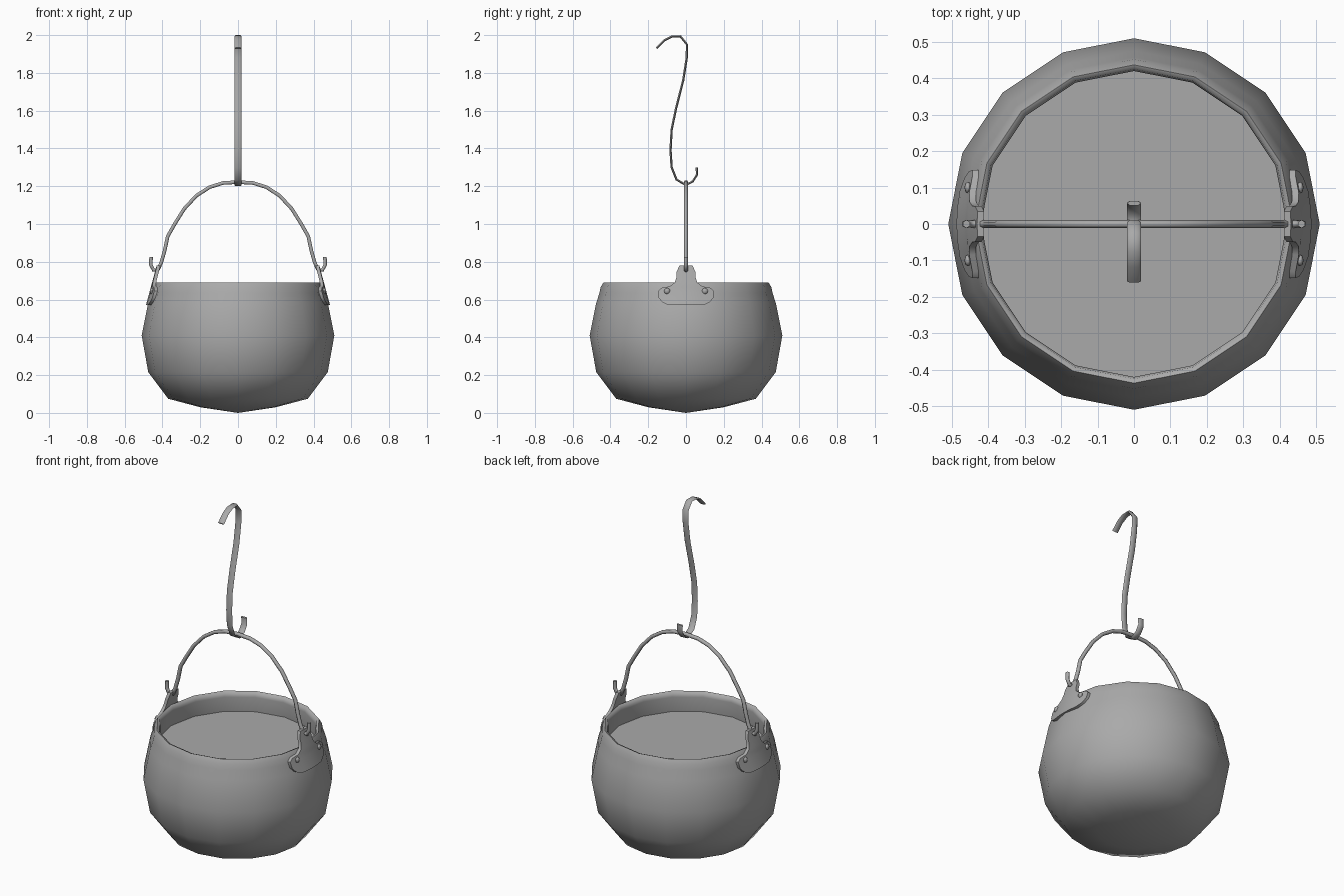
import bpy, bmesh, math
from math import sin, cos, pi
from mathutils import Vector

cube = bpy.data.objects.get("Cube")
if cube:
    bpy.data.objects.remove(cube, do_unlink=True)

iron = bpy.data.materials.new("grey_iron")
iron.use_nodes = True
grey = (0.4, 0.4, 0.4, 1)
iron.diffuse_color = grey
iron.node_tree.nodes["Principled BSDF"].inputs["Base Color"].default_value = grey


def finish(name, bm, angle):
    bmesh.ops.recalc_face_normals(bm, faces=bm.faces)
    mesh = bpy.data.meshes.new(name)
    bm.to_mesh(mesh)
    bm.free()
    mesh.materials.append(iron)
    obj = bpy.data.objects.new(name, mesh)
    bpy.context.collection.objects.link(obj)
    bpy.ops.object.select_all(action="DESELECT")
    obj.select_set(True)
    bpy.context.view_layer.objects.active = obj
    bpy.ops.object.shade_smooth_by_angle(angle=math.radians(angle))
    return obj


def lathe(name, profile, sides=16, angle=60):
    bm = bmesh.new()
    verts = [bm.verts.new((r, 0, z)) for r, z in profile]
    edges = [bm.edges.new(pair) for pair in zip(verts, verts[1:])]
    bmesh.ops.spin(bm, geom=verts + edges, cent=(0, 0, 0), axis=(0, 0, 1),
                   angle=2 * pi, steps=sides)
    bmesh.ops.remove_doubles(bm, verts=bm.verts, dist=0.0005)
    return finish(name, bm, angle)


def sweep(name, path, section, across, angle=50):
    """Sweep (side, normal) section points along a path in one upright plane."""
    bm = bmesh.new()
    across = Vector(across)
    points = [Vector(p) for p in path]
    rings = []
    for i, p in enumerate(points):
        tangent = (points[min(i + 1, len(points) - 1)] - points[max(i - 1, 0)]).normalized()
        normal = tangent.cross(across)
        rings.append([bm.verts.new(p + across * a + normal * b) for a, b in section])
    n = len(section)
    for low, high in zip(rings, rings[1:]):
        for j in range(n):
            bm.faces.new((low[j], low[(j + 1) % n], high[(j + 1) % n], high[j]))
    bm.faces.new(rings[0])
    bm.faces.new(rings[-1])
    return finish(name, bm, angle)


# Round pot with a narrowed rim and an inner wall
lathe("pot", [(0, 0), (0.2, 0.03), (0.37, 0.075), (0.475, 0.215), (0.51, 0.41),
              (0.476, 0.58), (0.458, 0.635), (0.452, 0.665), (0.437, 0.69),
              (0.425, 0.685), (0.42, 0.66), (0.435, 0.55)], angle=80)

# Flat surface of the contents
lathe("contents", [(0, 0.57), (0.433, 0.57)])

# Arched carrying handle with hooked ends
half = [(0.46, 0.825), (0.462, 0.785), (0.447, 0.755), (0.422, 0.76), (0.405, 0.80),
        (0.388, 0.86), (0.372, 0.935), (0.335, 1.0), (0.285, 1.08), (0.22, 1.15),
        (0.15, 1.195), (0.08, 1.217)]
arch = half + [(0, 1.222)] + [(-x, z) for x, z in reversed(half)]
wire = [(0.011 * cos(k * pi / 3), 0.011 * sin(k * pi / 3)) for k in range(6)]
sweep("handle", [(x, 0, z) for x, z in arch], wire, (0, 1, 0), angle=65)

# Flat hanging hook, long S shape
curve = [(-0.157, 1.93), (-0.115, 1.972), (-0.075, 1.992), (-0.03, 1.994), (0.005, 1.95),
         (0.004, 1.88), (-0.015, 1.76), (-0.052, 1.615), (-0.076, 1.5), (-0.082, 1.39),
         (-0.076, 1.30), (-0.05, 1.235), (0, 1.206), (0.035, 1.225), (0.058, 1.26),
         (0.057, 1.30)]
strap = [(0.019, 0), (0.012, 0.006), (-0.012, 0.006), (-0.019, 0), (-0.012, -0.006), (0.012, -0.006)]
sweep("hanging_hook", [(0, y, z) for y, z in curve], strap, (1, 0, 0))


# Ears that hold the handle, curved against the pot wall
def ear_point(side, y, z, depth):
    x = 0.486 - 0.27 * (z - 0.575) - 1.1 * y * y - depth
    return (side * x, y, z)


# Rows of half-width by height, from the bottom edge to the eye
rows = [(0.09, 0.57), (0.125, 0.585), (0.145, 0.61), (0.148, 0.645), (0.13, 0.662),
        (0.085, 0.67), (0.06, 0.69), (0.05, 0.72), (0.05, 0.745), (0.035, 0.78)]
steps = (-1, -0.5, 0, 0.5, 1)
for label, side in (("left", 1), ("right", -1)):
    bm = bmesh.new()
    grid = [[bm.verts.new(ear_point(side, w * t, z, 0)) for t in steps] for w, z in rows]
    for low, high in zip(grid, grid[1:]):
        for j in range(len(steps) - 1):
            bm.faces.new((low[j], low[j + 1], high[j + 1], high[j]))
    front = list(bm.faces)
    back = bmesh.ops.extrude_face_region(bm, geom=front, use_keep_orig=True)["geom"]
    moved = [v for v in back if isinstance(v, bmesh.types.BMVert)]
    bmesh.ops.translate(bm, verts=moved, vec=(-side * 0.018, 0, 0))
    finish(label + "_ear", bm, 40)

    # Rivets
    for place, y in (("front", -0.1), ("back", 0.1)):
        bm = bmesh.new()
        bmesh.ops.create_uvsphere(bm, u_segments=8, v_segments=6, radius=0.016)
        bmesh.ops.scale(bm, verts=bm.verts, vec=(0.6, 1, 1))
        bmesh.ops.translate(bm, verts=bm.verts, vec=ear_point(side, y, 0.645, 0))
        finish(f"{label}_{place}_rivet", bm, 60)
